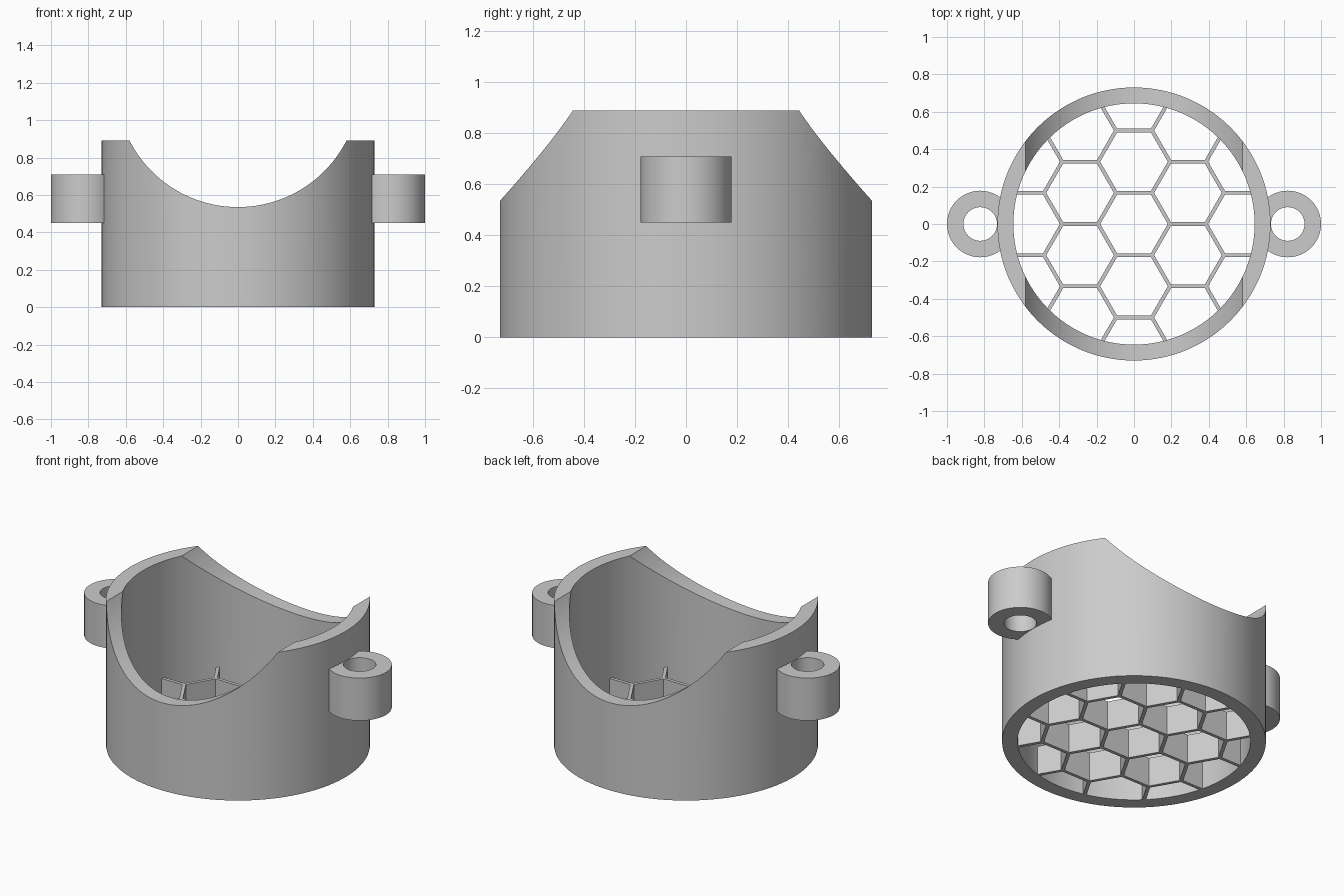
import bpy
import bmesh
import math
from mathutils import Matrix, Vector

if "Cube" in bpy.data.objects:
    bpy.data.objects.remove(bpy.data.objects["Cube"], do_unlink=True)

grey = bpy.data.materials.new("plain grey")
grey.use_nodes = True
grey.diffuse_color = (0.6, 0.6, 0.6, 1)
grey.node_tree.nodes["Principled BSDF"].inputs["Base Color"].default_value = (0.6, 0.6, 0.6, 1)

HEIGHT = 0.89
OUTER, INNER = 0.73, 0.645
GRID_HEIGHT = 0.178
PITCH, WALL = 0.333, 0.02


def prisms(name, centres, radius, z0, z1, sides=128, axis_turn=None):
    """One object holding an upright prism at each (x, y) centre."""
    bm = bmesh.new()
    for x, y in centres:
        place = Matrix.Translation((x, y, (z0 + z1) / 2))
        if axis_turn:
            place = place @ axis_turn
        bmesh.ops.create_cone(bm, cap_ends=True, segments=sides, radius1=radius,
                              radius2=radius, depth=z1 - z0, matrix=place)
    mesh = bpy.data.meshes.new(name)
    bm.to_mesh(mesh)
    bm.free()
    obj = bpy.data.objects.new(name, mesh)
    bpy.context.collection.objects.link(obj)
    mesh.materials.append(grey)
    return obj


def cut(obj, *cutters):
    """Subtract each cutter from the part, then discard it."""
    bpy.ops.object.select_all(action="DESELECT")
    bpy.context.view_layer.objects.active = obj
    obj.select_set(True)
    for cutter in cutters:
        cutter.hide_render = True
        mod = obj.modifiers.new("cut", "BOOLEAN")
        mod.operation = "DIFFERENCE"
        mod.solver = "EXACT"
        mod.object = cutter
        bpy.ops.object.modifier_apply(modifier=mod.name)
        bpy.data.objects.remove(cutter, do_unlink=True)
    bpy.ops.object.shade_smooth_by_angle(angle=math.radians(25))


# Tube with a round saddle scooped out from front to back
tube = prisms("tube", [(0, 0)], OUTER, 0, HEIGHT)
bore = prisms("bore_cutter", [(0, 0)], INNER, -0.2, HEIGHT + 0.2)
saddle = prisms("saddle_cutter", [(0, 0)], 0.651, 0.186, 2.186,
                axis_turn=Matrix.Rotation(math.pi / 2, 4, "X"))
cut(tube, bore, saddle)

# Honeycomb floor: a disc pierced by staggered flat-topped hexagons
column = PITCH * math.sqrt(3) / 2
cells = [(i * column, (j + (i % 2) / 2) * PITCH)
         for i in range(-3, 4) for j in range(-3, 4)]
cells = [c for c in cells if Vector(c).length < INNER + PITCH / 2]
floor = prisms("honeycomb_floor", [(0, 0)], INNER + 0.004, 0, GRID_HEIGHT)
hex_radius = (PITCH - WALL) / math.sqrt(3)
# A quarter turn puts hexagon corners on the x axis
holes = prisms("hexagon_cutter", cells, hex_radius, -0.1, GRID_HEIGHT + 0.1, 6,
               axis_turn=Matrix.Rotation(math.pi / 2, 4, "Z"))
cut(floor, holes)

# Mounting ears with screw holes on both sides
for side, x in (("left", 0.822), ("right", -0.822)):
    ear = prisms(side + "_ear", [(x, 0)], 0.178, 0.45, 0.71, 64)
    screw_hole = prisms("screw_cutter", [(x, 0)], 0.09, 0.3, 0.9, 48)
    clearance = prisms("clearance_cutter", [(0, 0)], 0.69, 0.2, 1.0)
    cut(ear, screw_hole, clearance)
